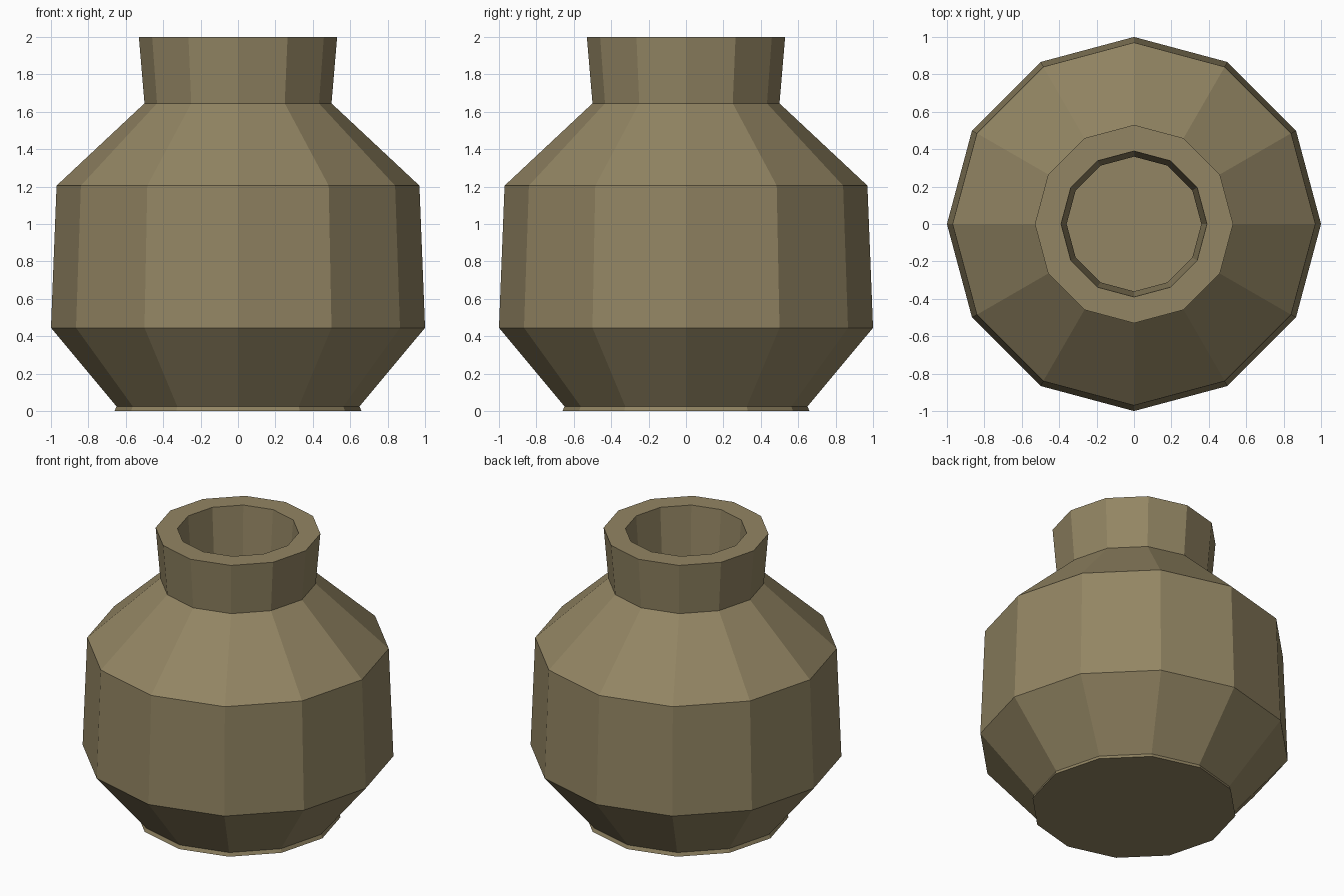
import bpy, bmesh, math

if "Cube" in bpy.data.objects:
    bpy.data.objects.remove(bpy.data.objects["Cube"])

SIDES = 12

# Radius / height profile: outside from foot to rim, then down the hollow inside
profile = [
    (0.66, 0.0), (0.65, 0.025), (1.0, 0.445), (0.97, 1.205),
    (0.50, 1.645), (0.53, 2.0),
    (0.39, 2.0), (0.36, 1.59), (0.83, 1.14), (0.86, 0.49), (0.57, 0.14),
]

# Lathe the profile into flat-sided rings
bm = bmesh.new()
rings = []
for r, z in profile:
    rings.append([bm.verts.new((r * math.cos(2 * math.pi * i / SIDES),
                                r * math.sin(2 * math.pi * i / SIDES), z))
                  for i in range(SIDES)])
for a, b in zip(rings, rings[1:]):
    for i in range(SIDES):
        j = (i + 1) % SIDES
        bm.faces.new((a[i], a[j], b[j], b[i]))

# Underside and inner floor
bm.faces.new(rings[0][::-1])
bm.faces.new(rings[-1])
bmesh.ops.recalc_face_normals(bm, faces=bm.faces)

mesh = bpy.data.meshes.new("clay_pot")
bm.to_mesh(mesh)
bm.free()
pot = bpy.data.objects.new("clay_pot", mesh)
bpy.context.collection.objects.link(pot)

# Olive-brown clay
clay = bpy.data.materials.new("clay")
clay.diffuse_color = (0.29, 0.235, 0.125, 1.0)
clay.use_nodes = True
clay.node_tree.nodes["Principled BSDF"].inputs["Base Color"].default_value = clay.diffuse_color
mesh.materials.append(clay)
